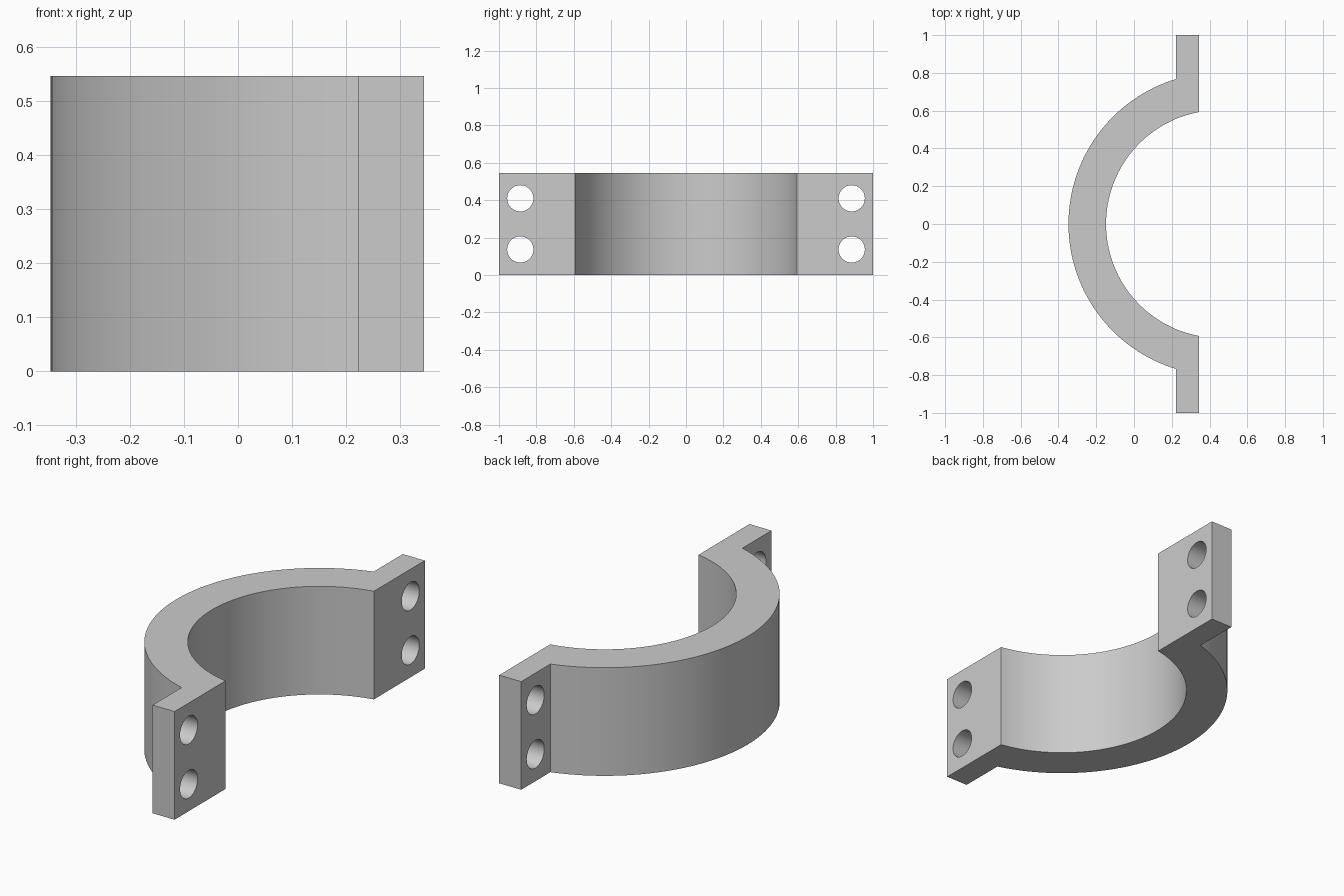
import bpy, bmesh, math

cube = bpy.data.objects.get("Cube")
if cube:
    bpy.data.objects.remove(cube, do_unlink=True)

HEIGHT = 0.547
CENTRE_X, R_IN, R_OUT = 0.455, 0.603, 0.802
X_BACK, X_FACE = 0.222, 0.345      # flange thickness range
HOLE_Y, HOLE_R = 0.886, 0.07
SEGMENTS = 64

steel = bpy.data.materials.new("plain grey")
steel.use_nodes = True
grey = (0.6, 0.6, 0.6, 1)
steel.diffuse_color = grey
steel.node_tree.nodes["Principled BSDF"].inputs["Base Color"].default_value = grey


def arc(radius, end_x):
    """Arc bulging to -x, from the +y end to the -y end, ending at end_x."""
    half = math.acos((CENTRE_X - end_x) / radius)
    angles = [half - 2 * half * i / SEGMENTS for i in range(SEGMENTS + 1)]
    return [(CENTRE_X - radius * math.cos(a), radius * math.sin(a)) for a in angles]


# Clamp outline: outer arc, flange, inner arc, flange
outline = arc(R_OUT, X_BACK) + [(X_BACK, -1), (X_FACE, -1)]
outline += arc(R_IN, X_FACE)[::-1] + [(X_FACE, 1), (X_BACK, 1)]

bm = bmesh.new()
base = bm.faces.new([bm.verts.new((x, y, 0)) for x, y in outline])
top = bmesh.ops.extrude_face_region(bm, geom=[base])["geom"]
bmesh.ops.translate(bm, vec=(0, 0, HEIGHT),
                    verts=[v for v in top if isinstance(v, bmesh.types.BMVert)])
bmesh.ops.recalc_face_normals(bm, faces=bm.faces)
mesh = bpy.data.meshes.new("half_clamp")
bm.to_mesh(mesh)
bm.free()
mesh.materials.append(steel)
clamp = bpy.data.objects.new("half_clamp", mesh)
bpy.context.collection.objects.link(clamp)

# Bolt holes through both flanges
for side in (-1, 1):
    for z in (HEIGHT / 4, HEIGHT * 3 / 4):
        bpy.ops.mesh.primitive_cylinder_add(
            vertices=48, radius=HOLE_R, depth=0.4,
            location=((X_BACK + X_FACE) / 2, side * HOLE_Y, z),
            rotation=(0, math.pi / 2, 0))
        cutter = bpy.context.object
        cutter.name = "bolt_hole_cutter"
        cutter.data.materials.append(steel)
        cut = clamp.modifiers.new("bolt_hole", "BOOLEAN")
        cut.operation = "DIFFERENCE"
        cut.solver = "EXACT"
        cut.object = cutter
        bpy.ops.object.select_all(action="DESELECT")
        clamp.select_set(True)
        bpy.context.view_layer.objects.active = clamp
        bpy.ops.object.modifier_apply(modifier=cut.name)
        bpy.data.objects.remove(cutter, do_unlink=True)

bpy.ops.object.shade_smooth_by_angle(angle=math.radians(30))
